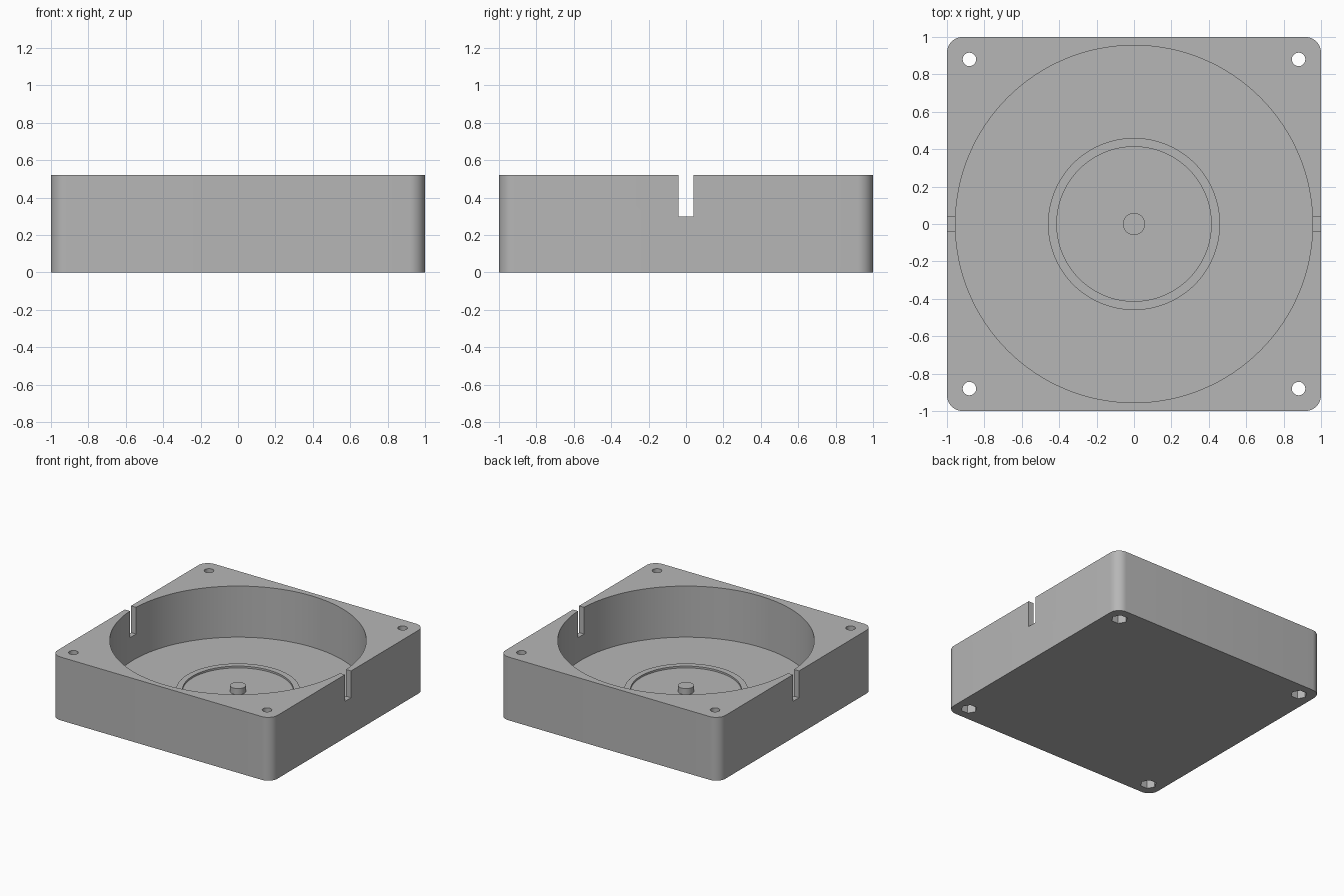
import bpy, bmesh, math

if "Cube" in bpy.data.objects:
    bpy.data.objects.remove(bpy.data.objects["Cube"])

H, FLOOR, BORE = 0.52, 0.10, 0.955

grey = bpy.data.materials.new("plain grey")
grey.diffuse_color = (0.47, 0.47, 0.47, 1)
grey.use_nodes = True
grey.node_tree.nodes["Principled BSDF"].inputs["Base Color"].default_value = grey.diffuse_color


def prism(name, pts, z0, z1):
    """Extrude a closed outline from z0 to z1."""
    bm = bmesh.new()
    face = bm.faces.new([bm.verts.new((x, y, z0)) for x, y in pts])
    top = bmesh.ops.extrude_face_region(bm, geom=[face])["geom"]
    for v in top:
        if isinstance(v, bmesh.types.BMVert):
            v.co.z = z1
    bmesh.ops.recalc_face_normals(bm, faces=bm.faces)
    me = bpy.data.meshes.new(name)
    bm.to_mesh(me)
    bm.free()
    me.materials.append(grey)
    ob = bpy.data.objects.new(name, me)
    bpy.context.collection.objects.link(ob)
    return ob


def circle(r, n, cx=0, cy=0):
    return [(cx + r * math.cos(2 * math.pi * i / n),
             cy + r * math.sin(2 * math.pi * i / n)) for i in range(n)]


def rounded_square(half, r, n=10):
    pts = []
    for k, (sx, sy) in enumerate([(1, 1), (-1, 1), (-1, -1), (1, -1)]):
        for i in range(n + 1):
            a = math.pi / 2 * (k + i / n)
            pts.append((sx * (half - r) + r * math.cos(a),
                        sy * (half - r) + r * math.sin(a)))
    return pts


def select(ob):
    bpy.ops.object.select_all(action='DESELECT')
    ob.select_set(True)
    bpy.context.view_layer.objects.active = ob


def cut(ob, cutter):
    """Subtract a cutter, then remove it."""
    mod = ob.modifiers.new("cut", 'BOOLEAN')
    mod.operation, mod.solver, mod.object = 'DIFFERENCE', 'EXACT', cutter
    cutter.hide_render = True
    select(ob)
    bpy.ops.object.modifier_apply(modifier=mod.name)
    bpy.data.objects.remove(cutter)


def smooth(ob):
    select(ob)
    bpy.ops.object.shade_smooth_by_angle(angle=math.radians(30))


# Square housing with a round well
housing = prism("housing", rounded_square(1.0, 0.085), 0, H)
cut(housing, prism("well_cutter", circle(BORE, 128), FLOOR, H + 0.1))

# Wire slot across both side walls
slot = [(-1.1, -0.04), (1.1, -0.04), (1.1, 0.04), (-1.1, 0.04)]
cut(housing, prism("slot_cutter", slot, 0.30, H + 0.2))

# Screw holes with hexagonal nut pockets underneath
for sx in (-1, 1):
    for sy in (-1, 1):
        x, y = 0.88 * sx, 0.88 * sy
        cut(housing, prism("hole_cutter", circle(0.036, 32, x, y), -0.1, H + 0.1))
        cut(housing, prism("nut_cutter", circle(0.062, 6, x, y), -0.1, 0.07))
smooth(housing)

# Low raised ring on the floor of the well
ring = prism("floor_ring", circle(0.46, 96), FLOOR - 0.01, FLOOR + 0.015)
cut(ring, prism("ring_cutter", circle(0.413, 96), 0, 0.3))
smooth(ring)

# Centre pin
pin = prism("centre_pin", circle(0.059, 48), FLOOR - 0.01, FLOOR + 0.05)
smooth(pin)
